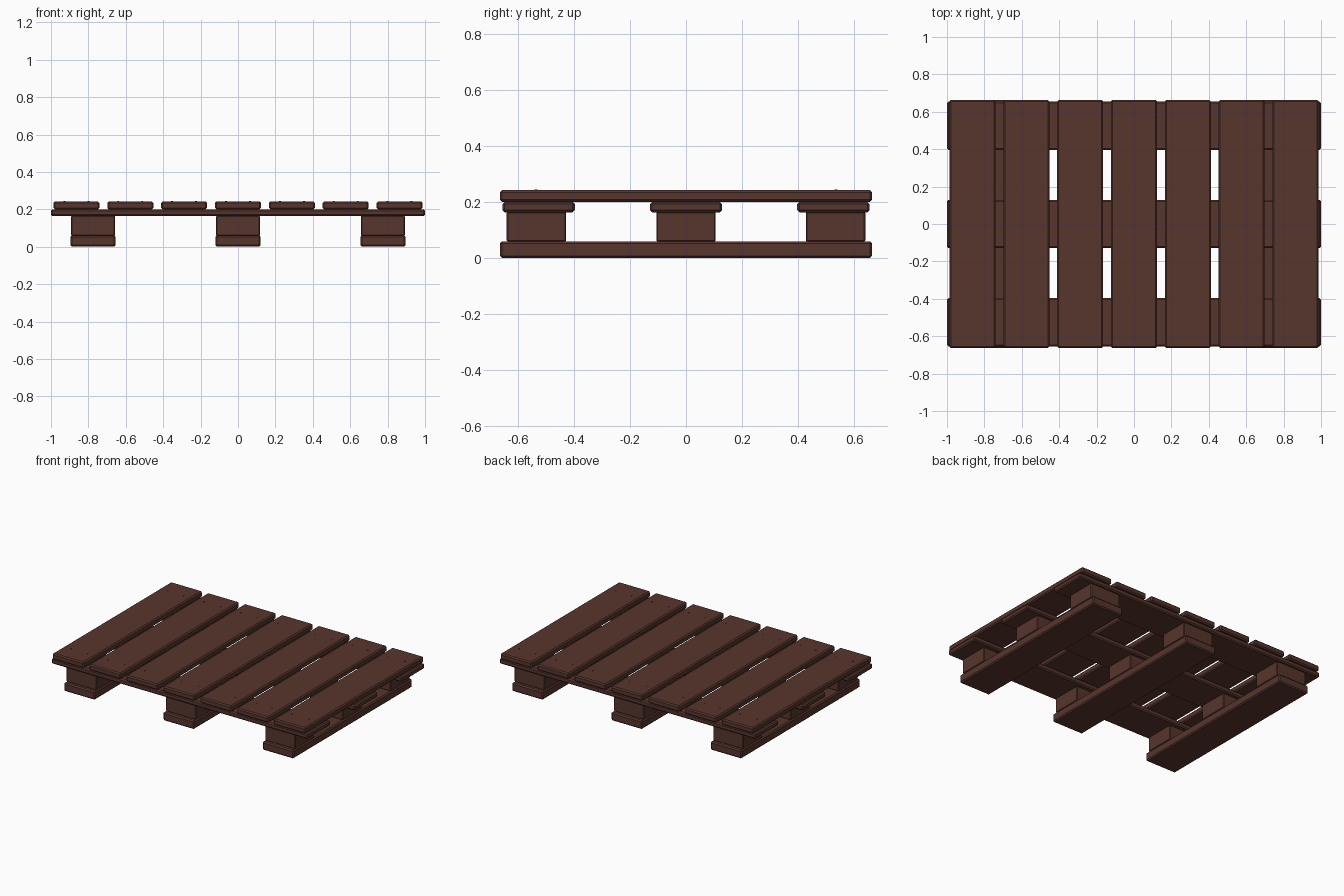
import bpy

old = bpy.data.objects.get("Cube")
if old:
    bpy.data.objects.remove(old, do_unlink=True)

# Single stained wood colour
wood = bpy.data.materials.new("dark brown wood")
wood.use_nodes = True
BROWN = (0.095, 0.036, 0.026, 1)
wood.diffuse_color = BROWN
wood.node_tree.nodes["Principled BSDF"].inputs["Base Color"].default_value = BROWN


def board(name, x, y, bottom, top, width, depth, chamfer=0.008):
    """Rectangular timber with chamfered edges."""
    bpy.ops.mesh.primitive_cube_add(size=1, location=(x, y, (bottom + top) / 2))
    ob = bpy.context.object
    ob.name = name
    ob.scale = (width, depth, top - bottom)
    bpy.ops.object.transform_apply(location=False, rotation=False, scale=True)
    ob.data.materials.append(wood)
    bevel = ob.modifiers.new("chamfer", 'BEVEL')
    bevel.width = chamfer
    bevel.segments = 1
    return ob


def nail(x, y):
    """Small nail head just proud of the deck."""
    bpy.ops.mesh.primitive_cylinder_add(vertices=8, radius=0.005, depth=0.008,
                                        location=(x, y, 0.24))
    ob = bpy.context.object
    ob.name = "nail_head"
    ob.data.materials.append(wood)


COLUMNS = (-0.775, 0, 0.775)
ROWS = (-0.525, 0, 0.525)

# Bottom runners, front to back, carrying three blocks each
for x in COLUMNS:
    board("bottom_runner", x, 0, 0.0, 0.06, 0.242, 1.326)
    for y in ROWS:
        block_y = y * 1.015
        board("spacer_block", x, block_y, 0.058, 0.166, 0.236, 0.212, 0.005)

# Cross boards, side to side, resting on the blocks
for y in ROWS:
    board("cross_board", 0, y, 0.163, 0.2, 1.99 + 0.01, 0.258)

# Deck planks with two nails near each end
for i in range(7):
    x = (i - 3) * 0.288
    board("deck_plank", x, 0, 0.2, 0.242, 0.246, 1.326)
    for dx in (-0.064, 0.064):
        for y in (-0.535, 0.535):
            nail(x + dx, y)
